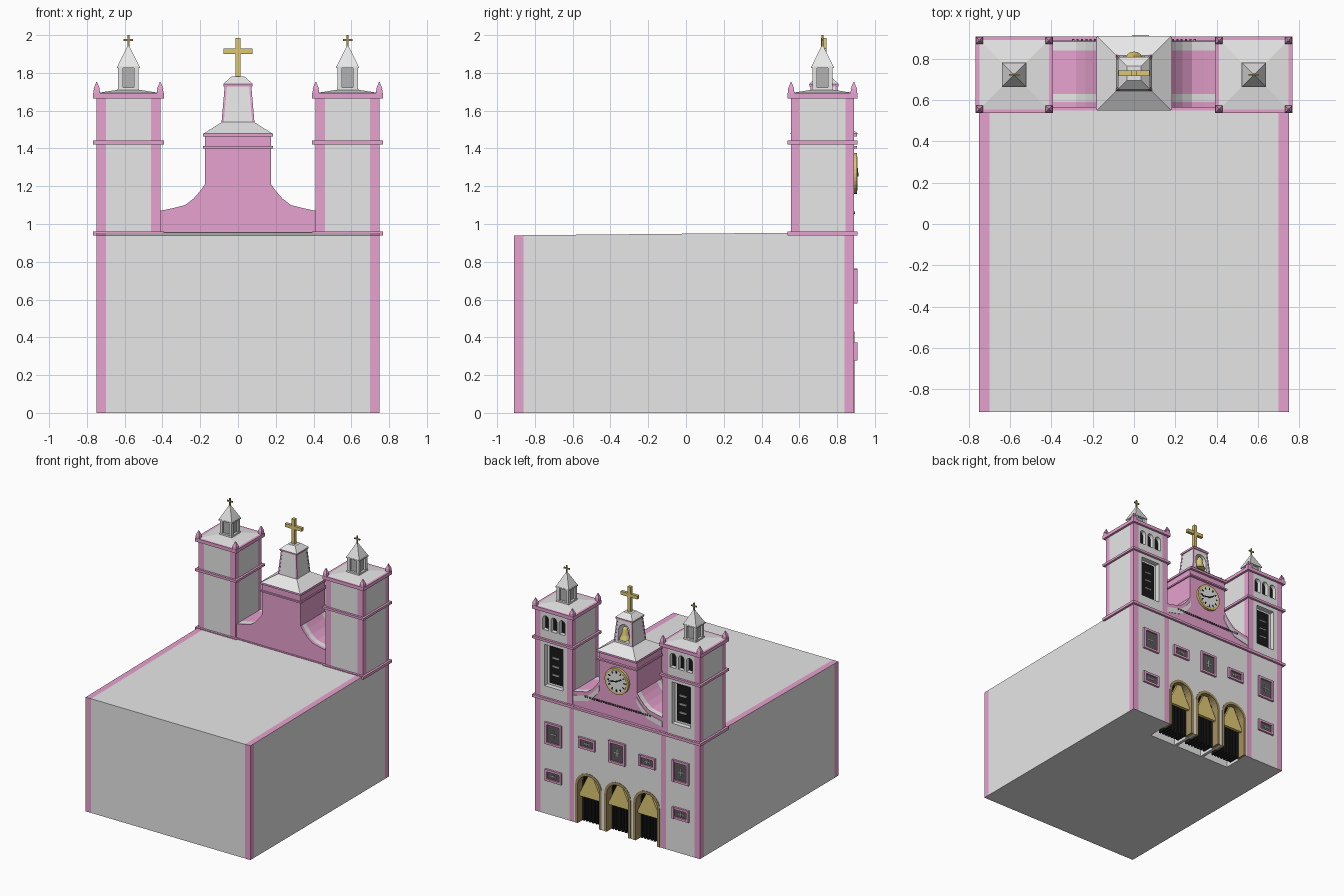
import bpy, bmesh, math
from mathutils import Matrix, Vector

if "Cube" in bpy.data.objects:
    bpy.data.objects.remove(bpy.data.objects["Cube"])

def mat(name, r, g, b):
    m = bpy.data.materials.new(name)
    m.diffuse_color = (r, g, b, 1)
    m.use_nodes = True
    m.node_tree.nodes["Principled BSDF"].inputs["Base Color"].default_value = m.diffuse_color
    return m

WHITE = mat("white_plaster", .8, .8, .8)
PINK = mat("pink_trim", .8, .36, .62)
GOLD = mat("gold", .72, .58, .17)
BRONZE = mat("bronze", .38, .28, .12)
GLASS = mat("dark_glass", .1, .1, .1)
BLACK = mat("black_iron", .01, .01, .01)
GREY = mat("grey_panel", .45, .45, .45)
CY = 0.7225                                  # tower centre in y

def finish(name, bm, *mats):
    bmesh.ops.recalc_face_normals(bm, faces=bm.faces)
    me = bpy.data.meshes.new(name)
    bm.to_mesh(me)
    bm.free()
    for m in mats:
        me.materials.append(m)
    ob = bpy.data.objects.new(name, me)
    bpy.context.collection.objects.link(ob)
    return ob

def cube_bm(x0, x1, y0, y1, z0, z1):
    bm = bmesh.new()
    bmesh.ops.create_cube(bm, size=1)
    for v in bm.verts:
        v.co = Vector((x1 if v.co.x > 0 else x0, y1 if v.co.y > 0 else y0, z1 if v.co.z > 0 else z0))
    return bm

def box(name, x0, x1, y0, y1, z0, z1, m):
    return finish(name, cube_bm(x0, x1, y0, y1, z0, z1), m)

def slice_bm(bm, axis, values):
    for c in values:
        co, no = Vector(), Vector()
        co[axis], no[axis] = c, 1
        bmesh.ops.bisect_plane(bm, geom=bm.verts[:] + bm.edges[:] + bm.faces[:], plane_co=co, plane_no=no)

def prism(name, pts, y0, y1, *mats):
    bm = bmesh.new()
    f = bm.faces.new([bm.verts.new((x, y0, z)) for x, z in pts])
    r = bmesh.ops.extrude_face_region(bm, geom=[f])
    bmesh.ops.translate(bm, vec=(0, y1 - y0, 0), verts=[v for v in r["geom"] if isinstance(v, bmesh.types.BMVert)])
    return finish(name, bm, *mats)

def frustum(name, cx, cy, a, b, z0, z1, m):
    """Square tapered block: half-width a at the bottom, b at the top."""
    bm = bmesh.new()
    bmesh.ops.create_cone(bm, cap_ends=True, segments=4, radius1=a * 2 ** .5, radius2=b * 2 ** .5, depth=z1 - z0)
    bmesh.ops.transform(bm, verts=bm.verts, matrix=Matrix.Translation((cx, cy, (z0 + z1) / 2)) @ Matrix.Rotation(math.pi / 4, 4, 'Z'))
    return finish(name, bm, m)

def disc(name, x, y0, y1, z, r, m):
    return prism(name, [(x + r * math.cos(i * math.tau / 32), z + r * math.sin(i * math.tau / 32)) for i in range(32)], y0, y1, m)

def arch(cx, r, z0, zs, n=12):
    return [(cx + r, z0)] + [(cx + r * math.cos(math.pi * i / n), zs + r * math.sin(math.pi * i / n)) for i in range(n + 1)] + [(cx - r, z0)]

def cut(ob, cutter):
    cutter.hide_render = True
    md = ob.modifiers.new("cut", 'BOOLEAN')
    md.operation, md.solver, md.object = 'DIFFERENCE', 'EXACT', cutter
    bpy.context.view_layer.objects.active = ob
    bpy.ops.object.modifier_apply(modifier=md.name)
    bpy.data.objects.remove(cutter)

# Nave block with pink corners, roof borders and pilasters
bm = cube_bm(-.75, .75, -.91, .89, 0, .94)
for v in bm.verts:
    if v.co.z > .5 and v.co.y > 0:
        v.co.z = .957
slice_bm(bm, 0, (-.70, -.44, -.395, .395, .44, .70))
slice_bm(bm, 1, (-.86, .84))
for f in bm.faces:
    c, n = f.calc_center_median(), f.normal
    ax = abs(c.x)
    if abs(n.x) > .5:
        pink = c.y < -.86 or c.y > .84
    elif n.z < -.5:
        pink = False
    else:
        pink = ax > .70 or (n.y > .5 and .395 < ax < .44)
    f.material_index = int(pink)
body = finish("nave", bm, WHITE, PINK)

# Three arched doorways with surrounds, gables and iron gates
for cx in (-.265, 0, .265):
    cut(body, prism("doorway_cutter", arch(cx, .12, -.1, .31), .66, 1.0))
    prism("door_surround", arch(cx, .1205, 0, .31) + arch(cx, .098, 0, .31)[::-1], .81, .893, BRONZE)
    prism("door_gable", [(cx - .1, .215), (cx + .1, .215), (cx + .1, .235), (cx + .02, .40), (cx - .02, .40), (cx - .1, .235)], .84, .865, GOLD)
    for k in range(-3, 4):
        x = cx + k * .029
        top = .31 + math.sqrt(.115 ** 2 - (k * .029) ** 2)
        box("gate_bar", x - .008, x + .008, .73, .83, 0, top, BLACK)
    for z in (.04, .2):
        box("gate_rail", cx - .1, cx + .1, .77, .79, z, z + .015, BLACK)

# Facade windows
def window(cx, cz, w, h):
    a, b, t = w / 2, h / 2, .018
    for s in (-1, 1):
        x, z = cx + s * (a - t / 2), cz + s * (b - t / 2)
        box("window_frame_side", x - t / 2, x + t / 2, .885, .907, cz - b, cz + b, PINK)
        box("window_frame_rail", cx - a, cx + a, .885, .906, z - t / 2, z + t / 2, PINK)
    box("window_pane", cx - a + t, cx + a - t, .886, .895, cz - b + t, cz + b - t, GLASS)
    box("window_mullion", cx - .004, cx + .004, .89, .898, cz - b / 3, cz + b / 3, GREY)
    box("window_crossbar", cx - a / 3, cx + a / 3, .89, .898, cz - .004, cz + .004, GREY)

for s in (-1, 1):
    window(s * .58, .67, .15, .18)
    window(s * .58, .325, .15, .095)
    window(s * .275, .675, .15, .09)
window(0, .675, .15, .18)

# Bell towers
def cross(name, cx, cy, z0, z1, arm, t, zc, m):
    box(name + "_post", cx - t, cx + t, cy - t, cy + t, z0, z1, m)
    box(name + "_arm", cx - arm, cx + arm, cy - t * .9, cy + t * .9, zc - t, zc + t, m)

for s in (-1, 1):
    cx = s * .58
    bm = cube_bm(cx - .17, cx + .17, .555, .89, .94, 1.68)
    slice_bm(bm, 0, (cx - .12, cx + .12))
    slice_bm(bm, 1, (.60, .845))
    slice_bm(bm, 2, (1.43,))
    for f in bm.faces:
        c = f.calc_center_median()
        corner = abs(c.x - cx) > .12 if abs(f.normal.y) > .5 else (c.y < .60 or c.y > .845)
        f.material_index = int(corner and abs(f.normal.z) < .5)
    tower = finish("bell_tower", bm, WHITE, PINK)
    cut(tower, box("belfry_cutter", cx - .085, cx + .085, .85, 1, 1.05, 1.39, WHITE))
    box("belfry_opening", cx - .06, cx + .06, .84, .86, 1.07, 1.37, BLACK)
    for z in (1.14, 1.21, 1.28):
        box("belfry_louvre", cx - .03, cx + .03, .86, .868, z, z + .012, GREY)
    for k in (-1, 0, 1):
        x = cx + k * .075
        cut(tower, prism("small_arch_cutter", arch(x, .027, 1.51, 1.60, 8), .85, 1))
        prism("small_arch_opening", arch(x, .027, 1.51, 1.60, 8), .848, .856, BLACK)
    # Cornices
    for z0, z1, g in ((.938, .96, .018), (1.422, 1.441, .018), (1.665, 1.693, .018)):
        box("tower_cornice", cx - .17 - g, cx + .17 + g, .555 - g, .89 + g, z0, z1, PINK)
    frustum("tower_roof", cx, CY, .175, .06, 1.692, 1.71, WHITE)
    # Corner pinnacles
    for sx in (-1, 1):
        for sy in (-1, 1):
            px, py = cx + sx * .168, CY + sy * .166
            frustum("pinnacle_base", px, py, .018, .015, 1.69, 1.715, PINK)
            frustum("pinnacle_tip", px, py, .017, .002, 1.715, 1.752, PINK)
    # Lantern
    box("lantern_core", cx - .038, cx + .038, CY - .038, CY + .038, 1.70, 1.83, GREY)
    for sx in (-1, 1):
        for sy in (-1, 1):
            frustum("lantern_post", cx + sx * .042, CY + sy * .042, .012, .012, 1.70, 1.83, WHITE)
    frustum("lantern_base", cx, CY, .058, .056, 1.695, 1.722, WHITE)
    frustum("lantern_eave", cx, CY, .060, .060, 1.825, 1.835, WHITE)
    frustum("lantern_spire", cx, CY, .058, .006, 1.835, 1.94, WHITE)
    cross("lantern_cross", cx, CY, 1.93, 2.0, .025, .005, 1.975, BRONZE)

# Curved centre gable
half = [(.41, 1.07), (.34, 1.085), (.28, 1.10), (.235, 1.135), (.20, 1.175), (.175, 1.21)]
pts = [(.41, .94)] + half + [(.175, 1.48)]
pts += [(-x, z) for x, z in pts[::-1]]
gable = prism("centre_gable", pts, .565, .885, PINK, WHITE)
bm = bmesh.new()
bm.from_mesh(gable.data)
slice_bm(bm, 1, (.59, .63, .84, .88))
for f in bm.faces:
    c = f.calc_center_median()
    f.material_index = int(f.normal.z > .1 and c.z < 1.3 and (.84 < c.y < .88 or .59 < c.y < .63))
bm.to_mesh(gable.data)
bm.free()
for s in (-1, 1):
    band = [(s * (x - .005), z - .03) for x, z in half] + [(s * (x - .005), z - .075) for x, z in half[::-1]]
    prism("gable_band", band, .88, .889, WHITE)
box("centre_cornice", -.41, .41, .55, .908, .938, .957, PINK)
for z0, z1 in ((1.40, 1.412), (1.463, 1.48)):
    box("gable_cornice", -.185, .185, .555, .905, z0, z1, PINK)
for k in range(-14, 15):
    box("gable_stud", k * .021 - .005, k * .021 + .005, .884, .895, 1.052, 1.065, GLASS)

# Clock
disc("clock_rim", 0, .88, .905, 1.268, .108, GOLD)
disc("clock_face", 0, .90, .907, 1.268, .09, WHITE)
def clock_bar(name, ang, r0, r1, w, y):
    d, n = Vector((math.sin(ang), math.cos(ang))), Vector((math.cos(ang), -math.sin(ang)))
    c = Vector((0, 1.268))
    prism(name, [c + d * r0 + n * w, c + d * r1 + n * w, c + d * r1 - n * w, c + d * r0 - n * w], .904, y, BLACK)
for i in range(12):
    clock_bar("hour_mark", i * math.tau / 12, .066, .084, .005, .909)
clock_bar("hour_hand", -math.radians(62), -.01, .05, .005, .911)
clock_bar("minute_hand", math.radians(100), -.01, .072, .004, .912)

# Hipped roof, bell turret, cap and cross
TY = .73
frustum("gable_roof", 0, TY, .18, .085, 1.48, 1.54, WHITE)
turret = frustum("bell_turret", 0, TY, .085, .068, 1.54, 1.735, WHITE)
cut(turret, prism("bell_cutter", arch(0, .05, 1.555, 1.645), TY, 1))
for sx in (-1, 1):
    for sy in (-1, 1):
        frustum_edge = cube_bm(-.006, .006, -.006, .006, 1.54, 1.735)
        for v in frustum_edge.verts:
            r = .081 if v.co.z < 1.6 else .064
            v.co += Vector((sx * r, TY + sy * r, 0))
        finish("turret_edge", frustum_edge, PINK)
frustum("turret_cornice", 0, TY, .076, .078, 1.728, 1.742, PINK)
frustum("turret_cap", 0, TY, .078, .035, 1.742, 1.78, WHITE)
bm = bmesh.new()
for r1, r2, z0, z1 in ((.045, .03, 1.575, 1.61), (.03, .02, 1.61, 1.66), (.02, .006, 1.66, 1.68)):
    bmesh.ops.create_cone(bm, cap_ends=True, segments=16, radius1=r1, radius2=r2, depth=z1 - z0,
                          matrix=Matrix.Translation((0, .79, (z0 + z1) / 2)))
finish("bell", bm, GOLD)
cross("main_cross", 0, TY, 1.775, 1.985, .076, .014, 1.915, GOLD)
